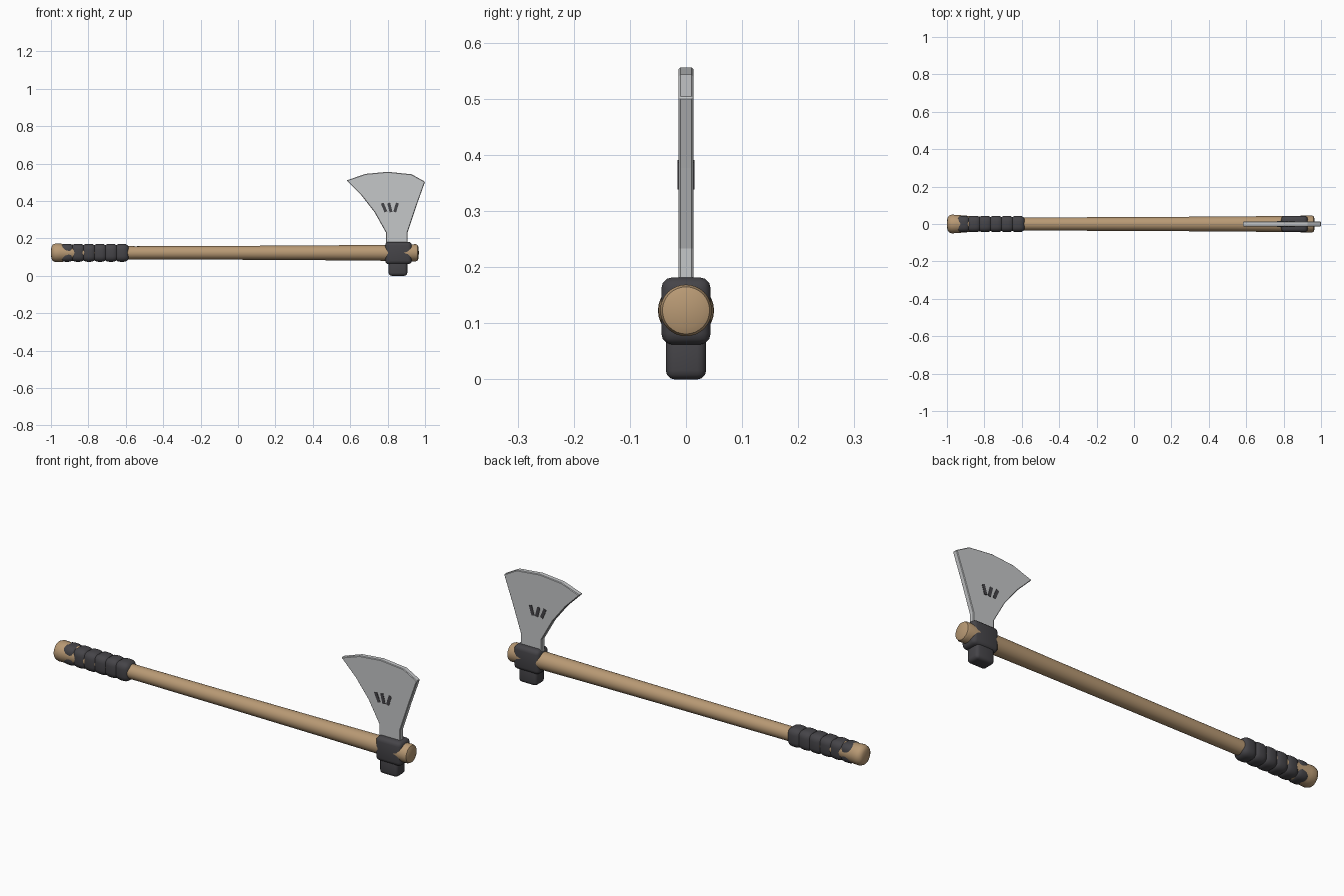
import bpy, bmesh, math
from mathutils import Matrix, Vector

cube = bpy.data.objects.get("Cube")
if cube:
    bpy.data.objects.remove(cube)


def material(name, rgb):
    m = bpy.data.materials.new(name)
    m.use_nodes = True
    m.diffuse_color = (*rgb, 1)
    m.node_tree.nodes["Principled BSDF"].inputs["Base Color"].default_value = (*rgb, 1)
    return m


WOOD = material("tan wood", (0.48, 0.32, 0.175))
STEEL = material("pale steel", (0.56, 0.57, 0.58))
DARK = material("dark grey", (0.06, 0.058, 0.065))
AXIS_Z = 0.123


def finish(name, bm, mat, smooth=True):
    bmesh.ops.recalc_face_normals(bm, faces=bm.faces[:])
    mesh = bpy.data.meshes.new(name)
    bm.to_mesh(mesh)
    bm.free()
    mesh.materials.append(mat)
    ob = bpy.data.objects.new(name, mesh)
    bpy.context.collection.objects.link(ob)
    if smooth:
        bpy.ops.object.select_all(action='DESELECT')
        ob.select_set(True)
        bpy.context.view_layer.objects.active = ob
        bpy.ops.object.shade_smooth_by_angle(angle=math.radians(40))
    return ob


def rounded_box(name, centre, size, radius, segments, mat):
    bm = bmesh.new()
    bmesh.ops.create_cube(bm, size=1)
    bmesh.ops.scale(bm, vec=size, verts=bm.verts)
    bmesh.ops.bevel(bm, geom=bm.edges[:], offset=radius, segments=segments,
                    profile=0.5, affect='EDGES', clamp_overlap=True)
    bmesh.ops.translate(bm, vec=centre, verts=bm.verts)
    return finish(name, bm, mat)


def lathe_x(name, profile, mat, sides=32):
    bm = bmesh.new()
    verts = [bm.verts.new((x, 0, r)) for x, r in profile]
    edges = [bm.edges.new(pair) for pair in zip(verts, verts[1:])]
    bmesh.ops.spin(bm, geom=verts + edges, cent=(0, 0, 0), axis=(1, 0, 0),
                   angle=math.tau, steps=sides, use_duplicate=False)
    bmesh.ops.remove_doubles(bm, verts=bm.verts[:], dist=0.0001)
    bmesh.ops.translate(bm, vec=(0, 0, AXIS_Z), verts=bm.verts)
    return finish(name, bm, mat)


def plate(name, outline, half, mat):
    bm = bmesh.new()
    face = bm.faces.new([bm.verts.new((x, -half, z)) for x, z in outline])
    ext = bmesh.ops.extrude_face_region(bm, geom=[face])
    moved = [g for g in ext["geom"] if isinstance(g, bmesh.types.BMVert)]
    bmesh.ops.translate(bm, vec=(0, 2 * half, 0), verts=moved)
    return finish(name, bm, mat, smooth=False)


# Wooden handle, flared at both ends
lathe_x("handle", [(-1, 0), (-0.998, 0.03), (-0.99, 0.044), (-0.975, 0.05),
                   (-0.95, 0.049), (-0.87, 0.042), (-0.8, 0.038), (-0.55, 0.035),
                   (0, 0.037), (0.5, 0.04), (0.87, 0.0435), (0.95, 0.046),
                   (0.96, 0.042), (0.965, 0.03), (0.967, 0)], WOOD)

# Grip wraps, overlapping rounded bands
for i in range(6):
    rounded_box(f"grip_wrap_{i + 1}", (-0.914 + 0.0586 * i, 0, AXIS_Z),
                (0.08, 0.088, 0.096), 0.03, 4, DARK)

# Socket around the handle and the hammer poll under it
rounded_box("socket", (0.858, 0, 0.122), (0.142, 0.088, 0.12), 0.02, 3, DARK)
rounded_box("poll", (0.855, 0, 0.045), (0.1, 0.072, 0.09), 0.016, 3, DARK)

# Flared blade with a slightly eased rim
blade = plate("blade", [(0.79, 0.16), (0.79, 0.233), (0.73, 0.34), (0.66, 0.43),
                        (0.58, 0.51), (0.682, 0.545), (0.8, 0.556), (0.928, 0.543),
                        (1.0, 0.503), (0.955, 0.377), (0.907, 0.233), (0.907, 0.16)],
              0.013, STEEL)
ease = blade.modifiers.new("eased rim", 'BEVEL')
ease.width = 0.003
ease.limit_method = 'ANGLE'
ease.angle_limit = math.radians(50)

# Three fanned slots on both faces of the blade
for name, x, lean in (("left", 0.781, -0.4), ("middle", 0.812, -0.25), ("right", 0.845, 0.3)):
    for side, label in ((-1, "front"), (1, "back")):
        bm = bmesh.new()
        bmesh.ops.create_cube(bm, size=1)
        bmesh.ops.scale(bm, vec=(0.016, 0.004, 0.05), verts=bm.verts)
        place = Matrix.Translation(Vector((x, side * 0.0128, 0.365)))
        bm.transform(place @ Matrix.Rotation(lean, 4, 'Y'))
        finish(f"{name}_slot_{label}", bm, DARK, smooth=False)
